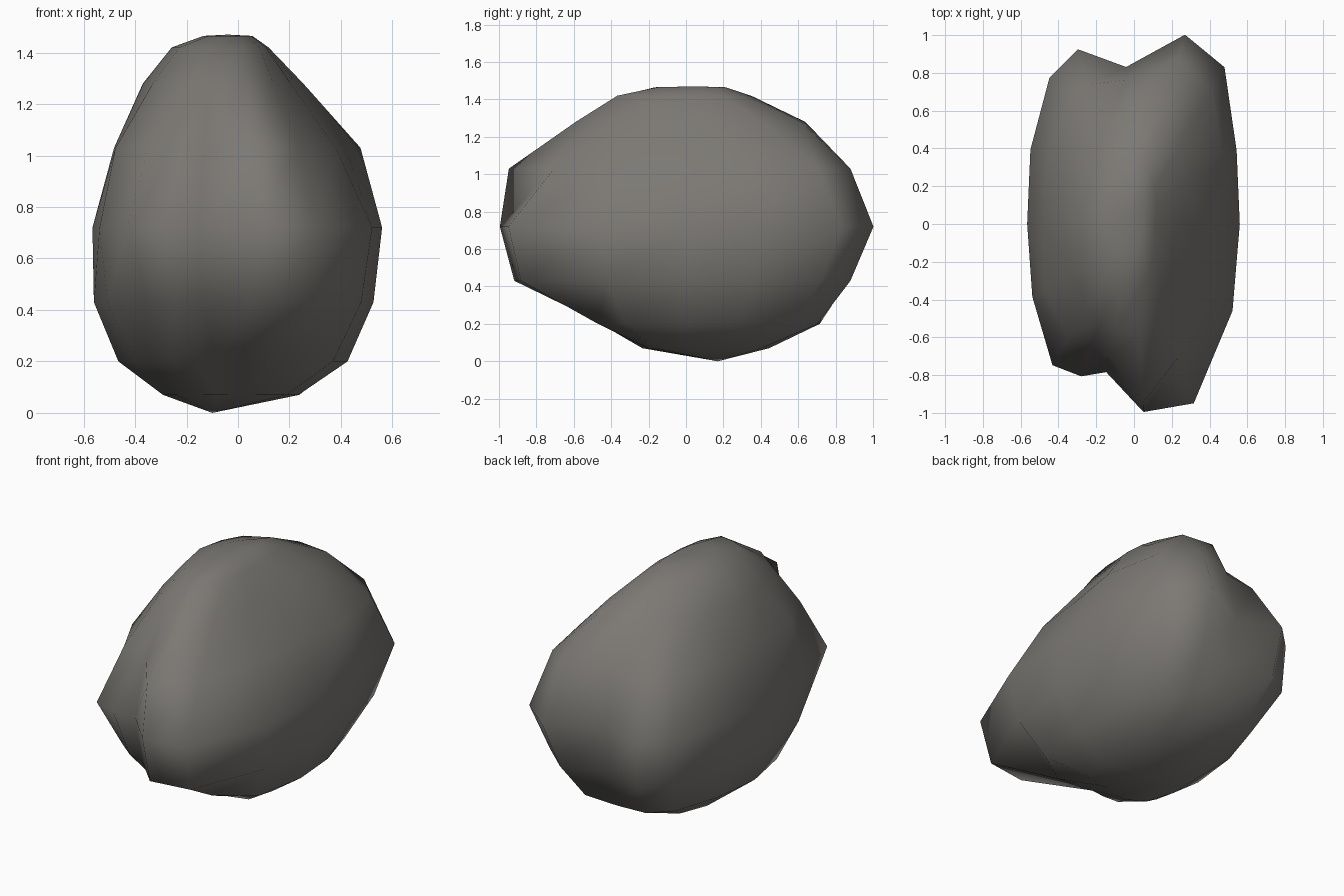
import bpy, bmesh, math

# Column directions around the rock, counter-clockwise from +x (degrees)
ANGLES = (0, 22.5, 45, 65, 95, 119, 135, 157.5, 180, 202.5, 225, 239, 252, 275, 300, 333)

# Horizontal cross-sections: height, then radius factors of a 0.56 x 0.97 ellipse
RINGS = [
    (0.07, (.42, .46, .46, .46, .46, .50, .55, .55, .52, .46, .34, .28, .22, .20, .24, .38)),
    (0.20, (.76, .78, .82, .80, .74, .83, .86, .83, .83, .79, .66, .55, .48, .46, .56, .74)),
    (0.43, (.94, .97, 1.05, 1.0, .81, 1.02, 1.10, 1.03, 1.0, .98, .89, .84, .79, .95, 1.05, .96)),
    (0.72, (1.0, 1.05, 1.21, 1.14, .86, 1.09, 1.13, 1.06, 1.01, 1.04, 1.09, .97, .85, 1.03, 1.13, 1.045)),
    (1.03, (.75, .92, 1.03, 1.0, .79, .87, .92, .89, .86, .92, .88, .76, .76, .98, .84, .76)),
    (1.28, (.41, .49, .59, .70, .66, .57, .58, .61, .66, .64, .63, .62, .62, .61, .49, .41)),
    (1.42, (.20, .23, .28, .33, .36, .36, .40, .43, .46, .44, .42, .40, .38, .38, .30, .22)),
    (1.465, (.09, .10, .14, .20, .22, .20, .20, .22, .24, .22, .20, .19, .18, .16, .12, .09)),
]
N = len(ANGLES)

bm = bmesh.new()
loops = []
for z, radii in RINGS:
    loops.append([bm.verts.new((0.56 * r * math.cos(math.radians(a)),
                                0.97 * r * math.sin(math.radians(a)), z))
                  for a, r in zip(ANGLES, radii)])

# Sides
for low, high in zip(loops, loops[1:]):
    for k in range(N):
        j = (k + 1) % N
        bm.faces.new((low[k], low[j], high[j], high[k]))

# Pointed underside and crown
foot = bm.verts.new((-0.10, 0.17, 0.0))
crown = bm.verts.new((-0.04, 0.05, 1.47))
for k in range(N):
    j = (k + 1) % N
    bm.faces.new((foot, loops[0][j], loops[0][k]))
    bm.faces.new((crown, loops[-1][k], loops[-1][j]))

bmesh.ops.recalc_face_normals(bm, faces=bm.faces)
for f in bm.faces:
    f.smooth = True
mesh = bpy.data.meshes.new("rock")
bm.to_mesh(mesh)
bm.free()

# Single stone colour
stone = bpy.data.materials.new("warm grey stone")
stone.diffuse_color = (0.20, 0.19, 0.175, 1)
mesh.materials.append(stone)
rock = bpy.data.objects.new("rock", mesh)
bpy.context.collection.objects.link(rock)
